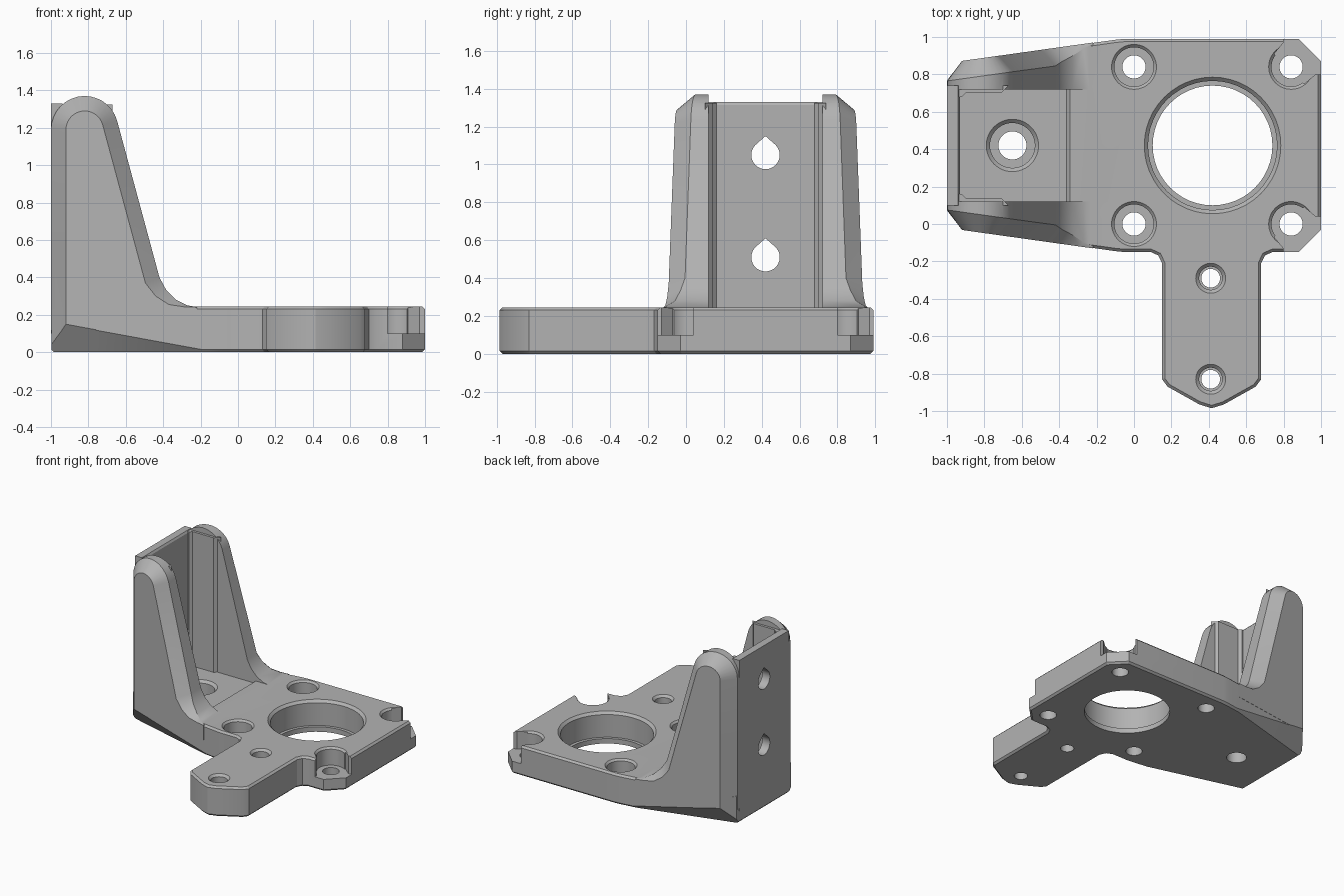
import bpy, bmesh
from math import sin, cos, pi, radians
from mathutils import Vector

if "Cube" in bpy.data.objects:
    bpy.data.objects.remove(bpy.data.objects["Cube"], do_unlink=True)

MID = 0.42  # plane of symmetry across y

grey = bpy.data.materials.new("plain grey")
grey.use_nodes = True
grey.diffuse_color = (0.45, 0.45, 0.45, 1)
grey.node_tree.nodes["Principled BSDF"].inputs["Base Color"].default_value = (0.45, 0.45, 0.45, 1)


def finish(bm, name):
    bmesh.ops.recalc_face_normals(bm, faces=bm.faces)
    mesh = bpy.data.meshes.new(name)
    bm.to_mesh(mesh)
    bm.free()
    obj = bpy.data.objects.new(name, mesh)
    bpy.context.collection.objects.link(obj)
    mesh.materials.append(grey)
    return obj


def loft(name, rings, bevel=0):
    """Skin equal-length rings and cap both ends; bevel rounds the cap edges."""
    bm = bmesh.new()
    loops = [[bm.verts.new(p) for p in ring] for ring in rings]
    n = len(loops[0])
    for a, b in zip(loops, loops[1:]):
        for i in range(n):
            j = (i + 1) % n
            bm.faces.new((a[i], a[j], b[j], b[i]))
    caps = [bm.faces.new(loops[0]), bm.faces.new(loops[-1])]
    if bevel:
        bmesh.ops.recalc_face_normals(bm, faces=bm.faces)
        edges = [e for f in caps for e in f.edges]
        bmesh.ops.bevel(bm, geom=edges, offset=bevel, segments=1, affect='EDGES')
    return finish(bm, name)


def prism(name, pts, lo, hi, axis="z", bevel=0):
    place = {"x": lambda a, b, h: (h, a, b),
             "y": lambda a, b, h: (a, h, b),
             "z": lambda a, b, h: (a, b, h)}[axis]
    return loft(name, [[place(a, b, h) for a, b in pts] for h in (lo, hi)], bevel)


def turned(name, x, y, profile, n=48):
    """Round cutter from (radius, height) steps."""
    return loft(name, [[(x + r * cos(2 * pi * i / n), y + r * sin(2 * pi * i / n), z)
                        for i in range(n)] for r, z in profile])


def hull(name, pts):
    bm = bmesh.new()
    for p in pts:
        bm.verts.new(p)
    bmesh.ops.convex_hull(bm, input=bm.verts)
    return finish(bm, name)


def slab(name, point, normal, size=1.2):
    """Big block lying on the outer side of a plane."""
    bm = bmesh.new()
    bmesh.ops.create_cube(bm, size=size)
    normal = normal.normalized()
    turn = normal.to_track_quat('Z', 'Y')
    for v in bm.verts:
        v.co = turn @ v.co + point + normal * size / 2
    return finish(bm, name)


def flip(obj):
    for v in obj.data.vertices:
        v.co.y = 2 * MID - v.co.y
    obj.data.flip_normals()
    return obj


def combine(body, part, op):
    part.hide_render = True
    mod = body.modifiers.new("join", 'BOOLEAN')
    mod.operation, mod.solver, mod.object = op, 'EXACT', part
    bpy.ops.object.select_all(action='DESELECT')
    bpy.context.view_layer.objects.active = body
    body.select_set(True)
    bpy.ops.object.modifier_apply(modifier=mod.name)
    bpy.data.objects.remove(part, do_unlink=True)


# Base plate with the front arm
near = [(-.998, .07), (-.92, -.03), (-.1, -.145), (-.05, -.15), (.09, -.15), (.13, -.168),
        (.15, -.21), (.15, -.83), (.18, -.87), (.35, -.965), (.415, -.985),
        (.48, -.965), (.65, -.87), (.68, -.83), (.68, -.21), (.7, -.168), (.74, -.15),
        (.88, -.15), (1, -.03)]
far = [(x, 2 * MID - y) for x, y in reversed(near) if y > -.15 or x in (.88, -.05)]
body = prism("bracket", near + far, 0, .245, bevel=.015)

# Shallow pocket between the walls
pocket = [(-.93, .225), (-.36, .225), (-.33, .26), (-.93, .26)]
combine(body, prism("pocket", pocket, .11, .73, "y"), 'DIFFERENCE')


# Side walls: full outline, and a smaller outline on the outer face
def outer_y(x):
    return -.032 - .14 * (x + .92)


arc = [radians(a) for a in range(180, 14, -11)]
full = [(-1, .12), (-1, .6)] + [(-.82 + .18 * cos(a), 1.19 + .18 * sin(a)) for a in arc]
full += [(-.42, .4), (-.385, .335), (-.33, .28), (-.27, .25), (-.22, .242), (-.22, .12)]
small = [(-.92, .12), (-.92, .6)] + [(-.82 + .1 * cos(a), 1.19 + .1 * sin(a)) for a in arc]
small += [(-.495, .37), (-.44, .3), (-.37, .255), (-.29, .243), (-.22, .24), (-.22, .12)]


def make_wall():
    inner = [(x, .12, z) for x, z in full]
    rim = [(x, outer_y(x) + 1.2 * (Vector(p) - Vector((x, z))).length, z)
           for (x, z), p in zip(full, small)]
    outer = [(x, outer_y(x), z) for x, z in small]
    return loft("side wall", [inner, rim, outer])


# Thin pads on the inner wall faces, closing the corner to the back panel
def make_pad():
    pts = [(-.95, .1), (-.67, .1), (-.69, .12), (-.71, .14), (-.9, .14), (-.92, .16), (-.95, .16)]
    return prism("corner pad", pts, .15, 1.325)


for make in (make_wall, make_pad):
    combine(body, make(), 'UNION')
    combine(body, flip(make()), 'UNION')
panel = [(-1, .1), (-.93, .1), (-.93, 1.315), (-.94, 1.33), (-1, 1.33)]
combine(body, prism("back panel", panel, .1, .74, "y"), 'UNION')

# Sloped cuts under the back end
A, B, C = Vector((-.82, -.045, .13)), Vector((-.1, -.147, 0)), Vector((-.78, .04, 0))


def side_cut():
    rise = (A - C) * .5
    return hull("side cut", [B, B + 1.6 * (A - B) + rise, B + 1.6 * (C - B) - rise,
                             (-1.2, -.5, -.2)])


def corner_cut():
    return slab("corner cut", C, Vector((-.182, -.156, -.158)))


for make in (side_cut, corner_cut):
    combine(body, make(), 'DIFFERENCE')
    combine(body, flip(make()), 'DIFFERENCE')
combine(body, slab("back cut", Vector((-1, MID, .17)), Vector((-.17, 0, -.1))), 'DIFFERENCE')


# Open recesses at the two right corners
def recess():
    pts = [(.75, -.07), (.8, -.13), (.8, -.3), (1.1, -.3), (1.1, .04), (.97, .04), (.91, .09)]
    return prism("corner recess", pts, .1, .4)


combine(body, recess(), 'DIFFERENCE')
combine(body, flip(recess()), 'DIFFERENCE')


# Stepped round holes: through radius, bore radius, rim radius, bore floor, top height
def hole(x, y, through, bore, rim, floor, top=.245):
    steps = [(through, -.1), (through, floor), (bore, floor), (bore, top - rim + bore),
             (rim, top), (rim, top + .05)]
    combine(body, turned("hole", x, y, steps), 'DIFFERENCE')


for x in (0, .84):
    for y in (0, .84):
        hole(x, y, .062, .105, .12, .1)
for y in (-.29, -.83):
    hole(.41, y, .05, .062, .08, .08)
hole(-.65, MID, .075, .12, .14, .1, .225)
hole(.42, MID, .32, .345, .365, .04)

# Teardrop holes through the back panel
for z in (1.05, .51):
    drop = [(MID + .075 * cos(radians(a)), z + .075 * sin(radians(a))) for a in range(135, 406, 10)]
    combine(body, prism("teardrop", drop + [(MID, z + .1)], -1.1, -.85, "x"), 'DIFFERENCE')

bpy.ops.object.shade_smooth_by_angle(angle=radians(25))
